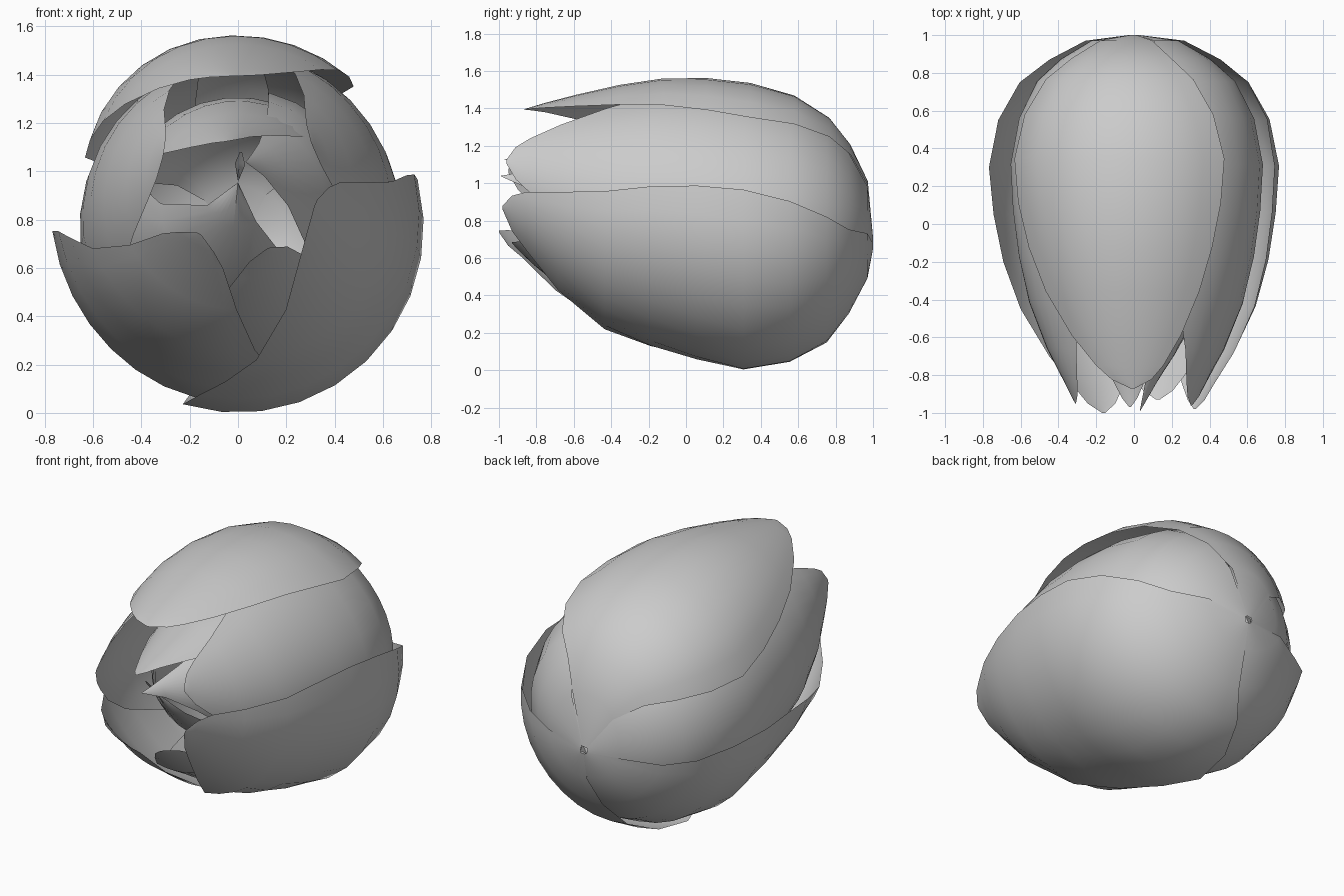
import bpy, math

if "Cube" in bpy.data.objects:
    bpy.data.objects.remove(bpy.data.objects["Cube"])

# Envelope of the closed flower, base to mouth: y, axis height, radius, half-width in degrees
ROWS = [(1.0, .68, .03, 40), (.97, .76, .27, 42), (.87, .76, .46, 47), (.75, .755, .61, 54),
        (.55, .76, .72, 59), (.3, .77, .77, 61), (.05, .81, .75, 58), (-.2, .84, .71, 53),
        (-.45, .86, .64, 46), (-.7, .92, .52, 36), (-.87, .98, .41, 25), (-.95, 1.0, .37, 16),
        (-1.0, 1.02, .34, 2)]
ACROSS = 10


def envelope(y):
    """Axis height and radius at a given depth."""
    for a, b in zip(ROWS, ROWS[1:]):
        if y >= b[0]:
            t = (a[0] - y) / (a[0] - b[0])
            return a[1] + t * (b[1] - a[1]), a[2] + t * (b[2] - a[2])
    return ROWS[-1][1:3]


def petal(name, centre, tip_centre, width, size, tip_y, close=0.0, flare=(0, 0)):
    """Curved sheet wrapped round the flower axis; close pulls the tip to the axis,
    flare moves the clockwise and anticlockwise edges in or out."""
    verts, faces = [], []
    for row in ROWS:
        y = 1 - (1 - row[0]) * (1 - tip_y) / 2
        z, r = envelope(y)
        s = (1 - y) / (1 - tip_y)
        r *= 1 - close * s ** 4
        mid = centre + (tip_centre - centre) * s ** 2.5
        for j in range(ACROSS + 1):
            u = 2 * j / ACROSS - 1
            a = math.radians(mid + u * row[3] * width)
            k = r * (size + flare[u > 0] * u * u * (1 - s ** 3))
            verts.append((k * math.cos(a), y, z + k * math.sin(a)))
    n = ACROSS + 1
    for i in range(len(ROWS) - 1):
        for j in range(ACROSS):
            k = i * n + j
            faces.append((k, k + n, k + n + 1, k + 1))
    me = bpy.data.meshes.new(name)
    me.from_pydata(verts, [], faces)
    me.shade_smooth()
    ob = bpy.data.objects.new(name, me)
    bpy.context.collection.objects.link(ob)
    return ob


# Outer whorl
petal("outer_petal_top", 104, 91, .86, 1.01, -.87, 0, (-.02, -.1))
petal("outer_petal_right", -48, -24, 1.0, 1.0, -.98)
petal("outer_petal_left", 234, 240, .87, .945, -1.0, 0, (.055, .0))

# Middle whorl
petal("middle_petal_right", 25, 20, .95, .89, -.96, 0, (0, .04))
petal("middle_petal_left", 163, 168, .97, .855, -.95, 0)
petal("middle_petal_bottom", 280, 292, .85, .89, -.93, 0)

# Inner bud
petal("inner_petal_top", 95, 100, 1.05, .68, -.97, .5)
petal("inner_petal_right", 5, 35, 1.15, .74, -.99, .85)
petal("inner_petal_bottom", 231, 262, 1.45, .76, -.92, 1.3)

# Stem stub at the base
bpy.ops.mesh.primitive_ico_sphere_add(subdivisions=1, radius=.06, location=(0, .94, .68))
bpy.context.object.name = "stem_stub"
